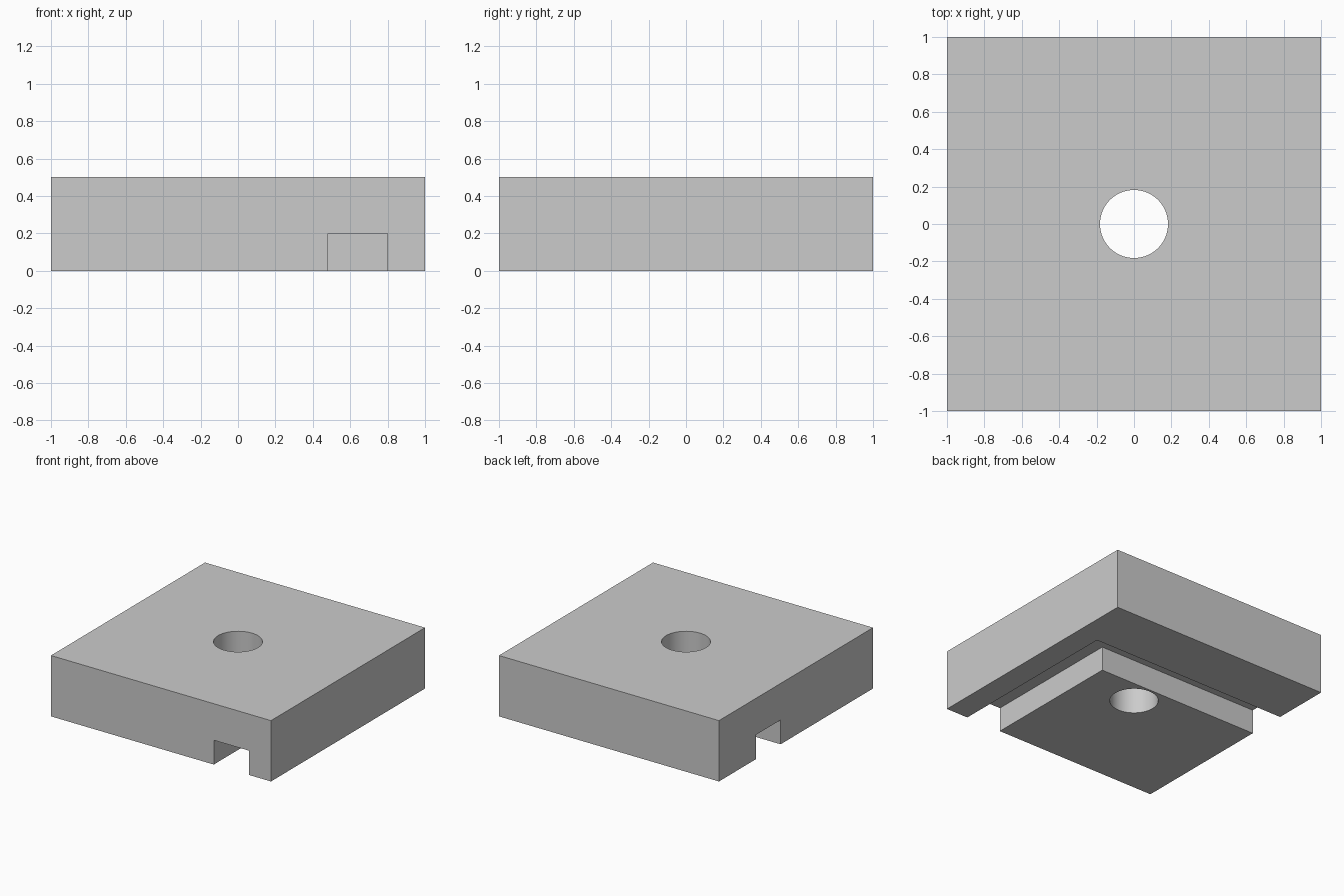
import bpy, bmesh, math

if "Cube" in bpy.data.objects:
    bpy.data.objects.remove(bpy.data.objects["Cube"], do_unlink=True)

grey = bpy.data.materials.new("light_grey")
grey.use_nodes = True
colour = (0.6, 0.6, 0.6, 1)
grey.diffuse_color = colour
grey.node_tree.nodes["Principled BSDF"].inputs["Base Color"].default_value = colour


def prism(name, outline, bottom, top):
    """Extrude a counter-clockwise outline upward into a closed solid."""
    bm = bmesh.new()
    base = bm.faces.new([bm.verts.new((x, y, bottom)) for x, y in outline])
    result = bmesh.ops.extrude_face_region(bm, geom=[base], use_keep_orig=True)
    for v in result["geom"]:
        if isinstance(v, bmesh.types.BMVert):
            v.co.z = top
    bmesh.ops.recalc_face_normals(bm, faces=bm.faces)
    mesh = bpy.data.meshes.new(name)
    bm.to_mesh(mesh)
    bm.free()
    mesh.materials.append(grey)
    obj = bpy.data.objects.new(name, mesh)
    bpy.context.collection.objects.link(obj)
    return obj


def cut(target, cutter):
    """Subtract the cutter from the target and discard it."""
    cutter.hide_render = True
    mod = target.modifiers.new("cut", "BOOLEAN")
    mod.operation = "DIFFERENCE"
    mod.solver = "EXACT"
    mod.object = cutter
    bpy.context.view_layer.objects.active = target
    bpy.ops.object.modifier_apply(modifier=mod.name)
    bpy.data.objects.remove(cutter, do_unlink=True)


# Square block
block = prism("block", [(-1, -1), (1, -1), (1, 1), (-1, 1)], 0, 0.5)

# Round hole through the middle
SIDES, RADIUS = 64, 0.182
circle = [(RADIUS * math.cos(math.tau * i / SIDES), RADIUS * math.sin(math.tau * i / SIDES))
          for i in range(SIDES)]
cut(block, prism("hole_cutter", circle, -0.1, 0.6))

# L-shaped channel underneath, open at the front and at the -x side
inner_x, outer_x, inner_y, outer_y, beyond = 0.48, 0.8, 0.2, 0.52, -1.1
channel = [(inner_x, beyond), (outer_x, beyond), (outer_x, outer_y),
           (beyond, outer_y), (beyond, inner_y), (inner_x, inner_y)]
cut(block, prism("channel_cutter", channel, -0.1, 0.2))

# Smooth hole wall, sharp block edges
bpy.ops.object.select_all(action="DESELECT")
block.select_set(True)
bpy.context.view_layer.objects.active = block
bpy.ops.object.shade_smooth_by_angle(angle=math.radians(30))
